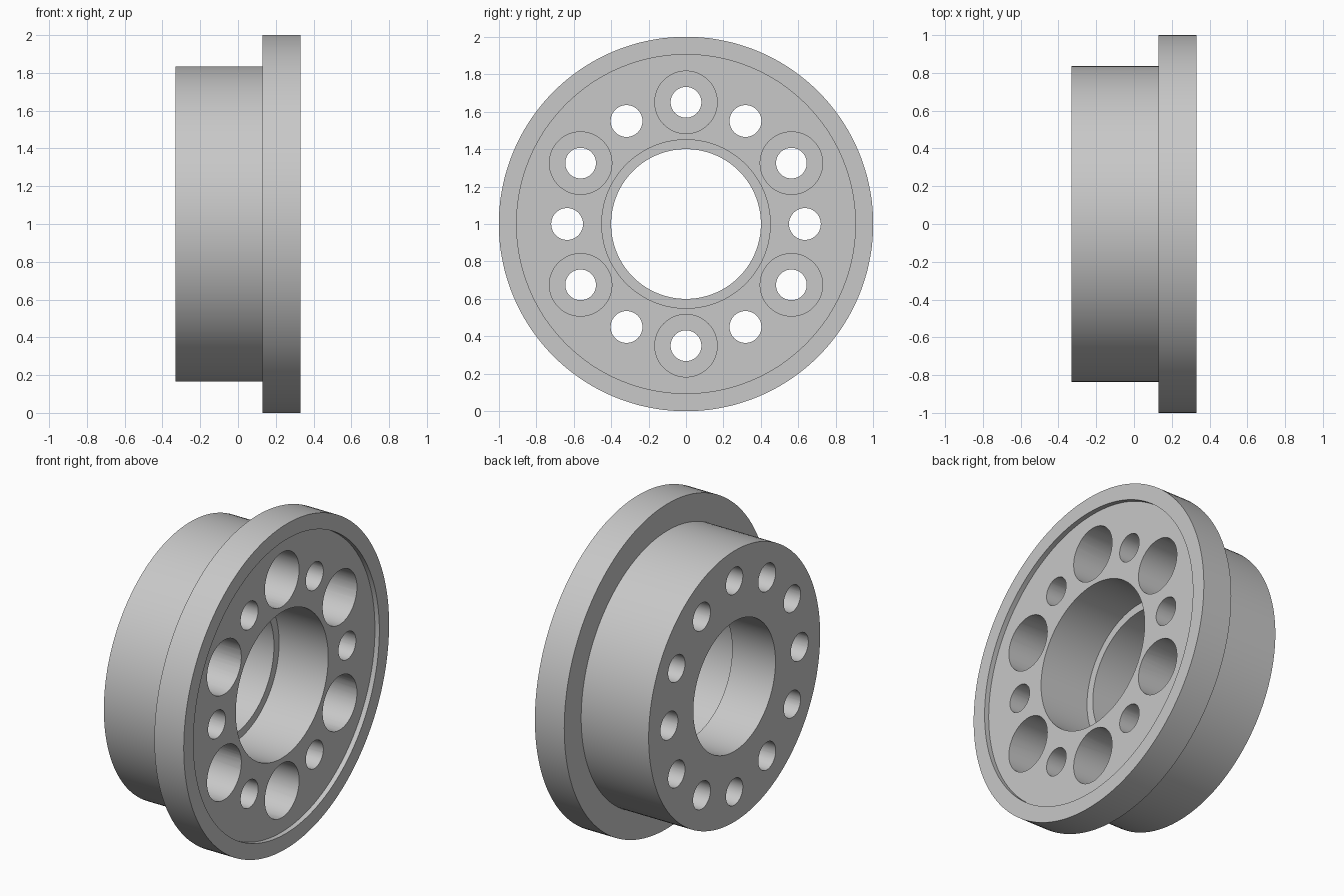
import bpy
import bmesh
from math import sin, cos, radians, tau

if "Cube" in bpy.data.objects:
    bpy.data.objects.remove(bpy.data.objects["Cube"], do_unlink=True)

steel = bpy.data.materials.new("plain grey metal")
steel.use_nodes = True
grey = (0.58, 0.58, 0.58, 1)
steel.diffuse_color = grey
steel.node_tree.nodes["Principled BSDF"].inputs["Base Color"].default_value = grey


def lathe(bm, profile, segments, y=0, z=1, closed=False):
    """Turn (x, radius) points about an axis along x; cap the ends if open."""
    rings = []
    for x, r in profile:
        rings.append([bm.verts.new((x, y + r * cos(tau * i / segments),
                                    z + r * sin(tau * i / segments)))
                      for i in range(segments)])
    pairs = list(zip(rings, rings[1:]))
    if closed:
        pairs.append((rings[-1], rings[0]))
    else:
        bm.faces.new(rings[0])
        bm.faces.new(rings[-1])
    for a, b in pairs:
        for i in range(segments):
            j = (i + 1) % segments
            bm.faces.new((a[i], a[j], b[j], b[i]))


def make_object(name, bm):
    bmesh.ops.recalc_face_normals(bm, faces=bm.faces)
    mesh = bpy.data.meshes.new(name)
    bm.to_mesh(mesh)
    bm.free()
    mesh.materials.append(steel)
    obj = bpy.data.objects.new(name, mesh)
    bpy.context.collection.objects.link(obj)
    return obj


# Flanged hub: flange, shallow face recess, stepped bore
BACK, SHOULDER, FRONT = -0.33, 0.13, 0.33
RECESS, STEP = 0.3, -0.035
bm = bmesh.new()
lathe(bm, [(BACK, 0.4), (BACK, 0.835), (SHOULDER, 0.835), (SHOULDER, 1),
           (FRONT, 1), (FRONT, 0.905), (RECESS, 0.905), (RECESS, 0.45),
           (STEP, 0.45), (STEP, 0.4)], 144, closed=True)
hub = make_object("flanged_hub", bm)

# Bolt circle: six plain holes alternating with six counterbored holes
bm = bmesh.new()
for k in range(6):
    a = radians(60 * k)
    lathe(bm, [(-0.5, 0.085), (0.5, 0.085)], 48,
          0.635 * cos(a), 1 + 0.635 * sin(a))
    a += radians(30)
    lathe(bm, [(-0.5, 0.082), (STEP, 0.082), (STEP, 0.167), (0.5, 0.167)], 48,
          0.65 * cos(a), 1 + 0.65 * sin(a))
cutter = make_object("hole_cutter", bm)
cutter.hide_render = True

cut = hub.modifiers.new("bolt holes", "BOOLEAN")
cut.operation = "DIFFERENCE"
cut.solver = "EXACT"
cut.object = cutter

bpy.ops.object.select_all(action="DESELECT")
hub.select_set(True)
bpy.context.view_layer.objects.active = hub
bpy.ops.object.modifier_apply(modifier=cut.name)
bpy.data.objects.remove(cutter, do_unlink=True)
bpy.ops.object.shade_smooth_by_angle(angle=radians(30))
